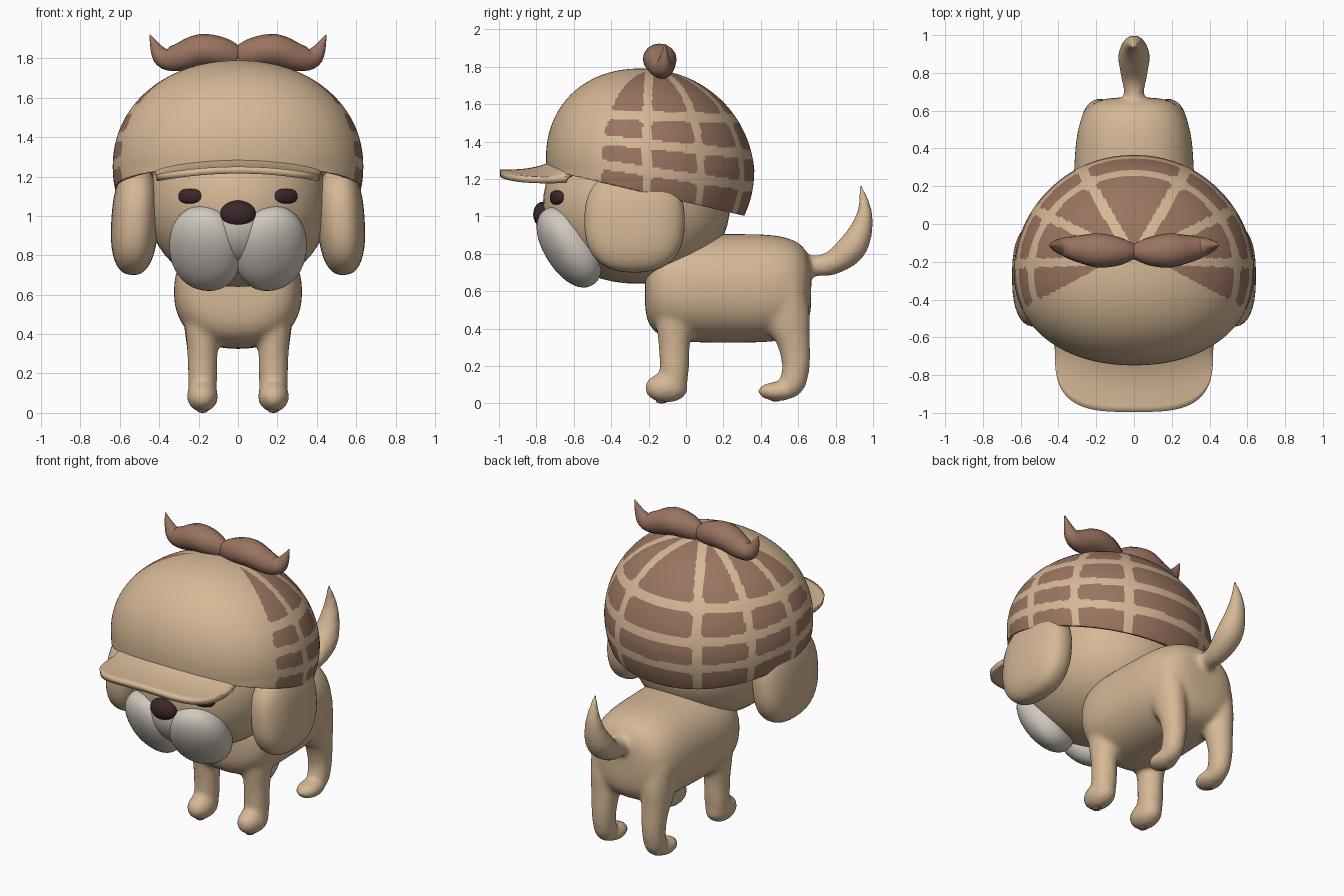
import bpy, bmesh, math
from mathutils import Vector, Euler

cube = bpy.data.objects.get("Cube")
if cube:
    bpy.data.objects.remove(cube)


def material(name, rgb):
    m = bpy.data.materials.new(name)
    m.use_nodes = True
    m.diffuse_color = (*rgb, 1)
    m.node_tree.nodes["Principled BSDF"].inputs["Base Color"].default_value = (*rgb, 1)
    return m


TAN = material("tan fur", (0.67, 0.48, 0.305))
BROWN = material("warm brown", (0.325, 0.175, 0.12))
CREAM = material("pale muzzle", (0.63, 0.58, 0.52))
DARK = material("dark nose", (0.045, 0.02, 0.022))


def finish(bm, name, *mats):
    """Turn a bmesh into a smooth shaded object."""
    bmesh.ops.recalc_face_normals(bm, faces=bm.faces)
    me = bpy.data.meshes.new(name)
    bm.to_mesh(me)
    bm.free()
    ob = bpy.data.objects.new(name, me)
    bpy.context.collection.objects.link(ob)
    for m in mats:
        me.materials.append(m)
    me.shade_smooth()
    return ob


def blob(bm, centre, radii, rot=(0, 0, 0), power=2.0, seg=40, rings=24):
    """Ellipsoid, or a boxier superellipsoid when power is above 2."""
    verts = bmesh.ops.create_uvsphere(bm, u_segments=seg, v_segments=rings, radius=1)["verts"]
    turn = Euler(rot).to_matrix()
    for v in verts:
        size = sum(abs(c) ** power for c in v.co) ** (1 / power)
        v.co = turn @ Vector([c / size * r for c, r in zip(v.co, radii)]) + Vector(centre)
    return verts


def rounded(path, steps=4):
    """Catmull-Rom refinement of a list of path points."""
    p = [Vector(q) for q in path]
    out = []
    for i in range(len(p) - 1):
        a, b, c, d = p[max(i - 1, 0)], p[i], p[i + 1], p[min(i + 2, len(p) - 1)]
        for k in range(steps):
            t = k / steps
            out.append((b * 2 + (c - a) * t + (a * 2 - b * 5 + c * 4 - d) * t ** 2
                        + (b * 3 - a - c * 3 + d) * t ** 3) / 2)
    return out + [p[-1]]


def loft(bm, path, ref=(1, 0, 0), power=2.0, sides=24):
    """Tube through (x, y, z, radius along ref, other radius) points."""
    pts = [Vector(p[:3]) for p in path]
    rings = []
    for i, p in enumerate(path):
        tangent = (pts[min(i + 1, len(pts) - 1)] - pts[max(i - 1, 0)]).normalized()
        side = Vector(ref)
        side = (side - tangent * side.dot(tangent)).normalized()
        up = tangent.cross(side)
        ring = []
        for k in range(sides):
            a = math.tau * k / sides
            c, s = math.cos(a), math.sin(a)
            size = (abs(c) ** power + abs(s) ** power) ** (1 / power)
            ring.append(bm.verts.new(pts[i] + (side * c * p[3] + up * s * p[4]) / size))
        rings.append(ring)
    for a, b in zip(rings, rings[1:]):
        for k in range(sides):
            n = (k + 1) % sides
            bm.faces.new((a[k], a[n], b[n], b[k]))
    bm.faces.new(rings[0])
    bm.faces.new(rings[-1])


def single(name, mat, *args, **kw):
    bm = bmesh.new()
    blob(bm, *args, **kw)
    return finish(bm, name, mat)


# Body: torso, legs, feet and tail fused into one soft skin
bm = bmesh.new()
torso = []
for i in range(25):
    t = .999 * math.sin((i / 24 - .5) * math.pi)
    k = (1 - t ** 4) ** .25
    torso.append((0, .225 + .445 * t, .615, .32 * k * (1 - .06 * t), .29 * k))
loft(bm, torso, power=2.3, sides=40)
loft(bm, rounded([(0, .6, .73, .05, .05), (0, .68, .735, .05, .055), (0, .78, .75, .07, .065),
                  (0, .885, .83, .085, .08), (0, .94, .94, .065, .06),
                  (0, .955, 1.05, .04, .035), (0, .933, 1.17, .01, .01)]))
for s in (1, -1):
    loft(bm, rounded([(s * .185, -.05, .6, .1, .12), (s * .183, -.06, .42, .085, .1),
                      (s * .18, -.063, .3, .077, .083), (s * .18, -.063, .16, .075, .078),
                      (s * .18, -.07, .07, .07, .065)]))
    blob(bm, (s * .18, -.105, .083), (.08, .118, .08), seg=24, rings=16)
    loft(bm, rounded([(s * .185, .53, .62, .1, .11), (s * .185, .545, .45, .09, .12),
                      (s * .18, .575, .33, .08, .09), (s * .18, .588, .2, .07, .075),
                      (s * .18, .565, .1, .065, .07), (s * .18, .52, .065, .05, .045)]))
    blob(bm, (s * .18, .49, .064), (.075, .108, .052), seg=24, rings=16)
body = finish(bm, "body", TAN)
remesh = body.modifiers.new("fuse", "REMESH")
remesh.mode = "VOXEL"
remesh.voxel_size = 0.016
remesh.use_smooth_shade = True
soft = body.modifiers.new("soften", "SMOOTH")
soft.factor = 0.5
soft.iterations = 10

# Head and face
single("head", TAN, (0, -.265, 1.06), (.46, .5, .42), power=2.1)
single("nose", DARK, (0, -.765, 1.01), (.09, .052, .068))
single("muzzle_bridge", CREAM, (0, -.665, .91), (.16, .115, .17), rot=(.55, 0, 0))
for s, side in ((1, "left"), (-1, "right")):
    single(side + "_muzzle", CREAM, (s * .165, -.625, .835), (.187, .125, .238),
           rot=(.55, -.12 * s, .25 * s), power=2.15)
    single(side + "_eye", DARK, (s * .24, -.688, 1.1), (.065, .03, .038),
           rot=(0, 0, .4 * s), power=2.5)
    single(side + "_ear", TAN, (s * .523, -.275, .975), (.12, .268, .275),
           rot=(0, -.06 * s, 0), power=2.5)
    # Paw pads
    for name, y, z in (("front", -.13, .012), ("hind", .48, .022)):
        single(f"{side}_{name}_pad", BROWN, (s * .18, y, z), (.028, .032, .012), seg=16, rings=8)

# Cap dome: broader at the front, leaning forward, trimmed by a sloping plane
CX, CY, CZ = .632, .555, .54
MID = Vector((0, -.19, 1.25))
bm = bmesh.new()
for v in blob(bm, MID, (CX, CY, CZ), power=2.1, seg=256, rings=160):
    v.co.x *= 1 - .1 * (v.co.y - MID.y) / CY
    v.co.y -= .1 * max(0, v.co.z - MID.z)
bmesh.ops.bisect_plane(bm, geom=bm.verts[:] + bm.edges[:] + bm.faces[:],
                       plane_co=(0, -.19, 1.12), plane_no=(0, .234, 1), clear_inner=True)

# Rounded patches on the sides and back, split by plain bands
MERIDIANS = [math.radians(a) for a in (27, 60, 92)]
BANDS = ((1.255, .15), (1.395, .1), (1.54, .03))


def in_patch(p):
    border = (p.y + .13 + .54 * abs(p.x)) / 1.14
    if border < 0:
        return False
    dx, dy = p.x, p.y - MID.y
    angle = abs(math.atan2(dx / CX, dy / CY))
    across = min(abs(angle - m) for m in MERIDIANS) * math.hypot(dx, dy)
    across = min(across, border + .026)
    along = min(abs(p.z - z + k * (p.y + .3)) for z, k in BANDS)
    return (.026 / max(across, .001)) ** 3 + (.025 / max(along, .001)) ** 3 < 1


for f in bm.faces:
    f.material_index = int(in_patch(f.calc_center_median()))
cap = finish(bm, "cap_dome", TAN, BROWN)
shell = cap.modifiers.new("thickness", "SOLIDIFY")
shell.thickness = 0.035
shell.offset = -1

# Visor: a curved plate with a rounded front edge
bm = bmesh.new()
COLS, ROWS = 36, 10
grid = []
for i in range(COLS + 1):
    s = math.sin((i / COLS - .5) * math.pi)
    x = .42 * s
    back = MID.y - .52 * math.sqrt(1 - (x / CX) ** 2)
    front = -.64 - .355 * max(0, 1 - abs(s) ** 3.3) ** .3
    grid.append([bm.verts.new((x, back + (front - back) * j / ROWS,
                               1.25 - .04 * s * s + .05 * (1 - j / ROWS) ** 3))
                 for j in range(ROWS + 1)])
for a, b in zip(grid, grid[1:]):
    for j in range(ROWS):
        bm.faces.new((a[j], a[j + 1], b[j + 1], b[j]))
visor = finish(bm, "cap_visor", TAN)
if visor.data.polygons[COLS * ROWS // 2].normal.z < 0:
    visor.data.flip_normals()
plate = visor.modifiers.new("thickness", "SOLIDIFY")
plate.thickness = 0.035
plate.offset = -1

# Curled two-lobed ornament on top of the cap
for s, side in ((1, "left"), (-1, "right")):
    bm = bmesh.new()
    loft(bm, rounded([(0, -.145, 1.80, .04, .055), (s * .08, -.145, 1.83, .075, .075),
                      (s * .19, -.14, 1.84, .09, .083), (s * .3, -.13, 1.805, .07, .07),
                      (s * .37, -.12, 1.8, .05, .055), (s * .41, -.115, 1.84, .03, .035),
                      (s * .447, -.11, 1.92, .003, .003)]), ref=(0, 1, 0), sides=16)
    finish(bm, side + "_cap_ornament", BROWN)

# Keep the plate edges crisp
bpy.ops.object.select_all(action="DESELECT")
for ob in (cap, visor):
    ob.select_set(True)
bpy.context.view_layer.objects.active = cap
bpy.ops.object.shade_smooth_by_angle(angle=math.radians(50))
